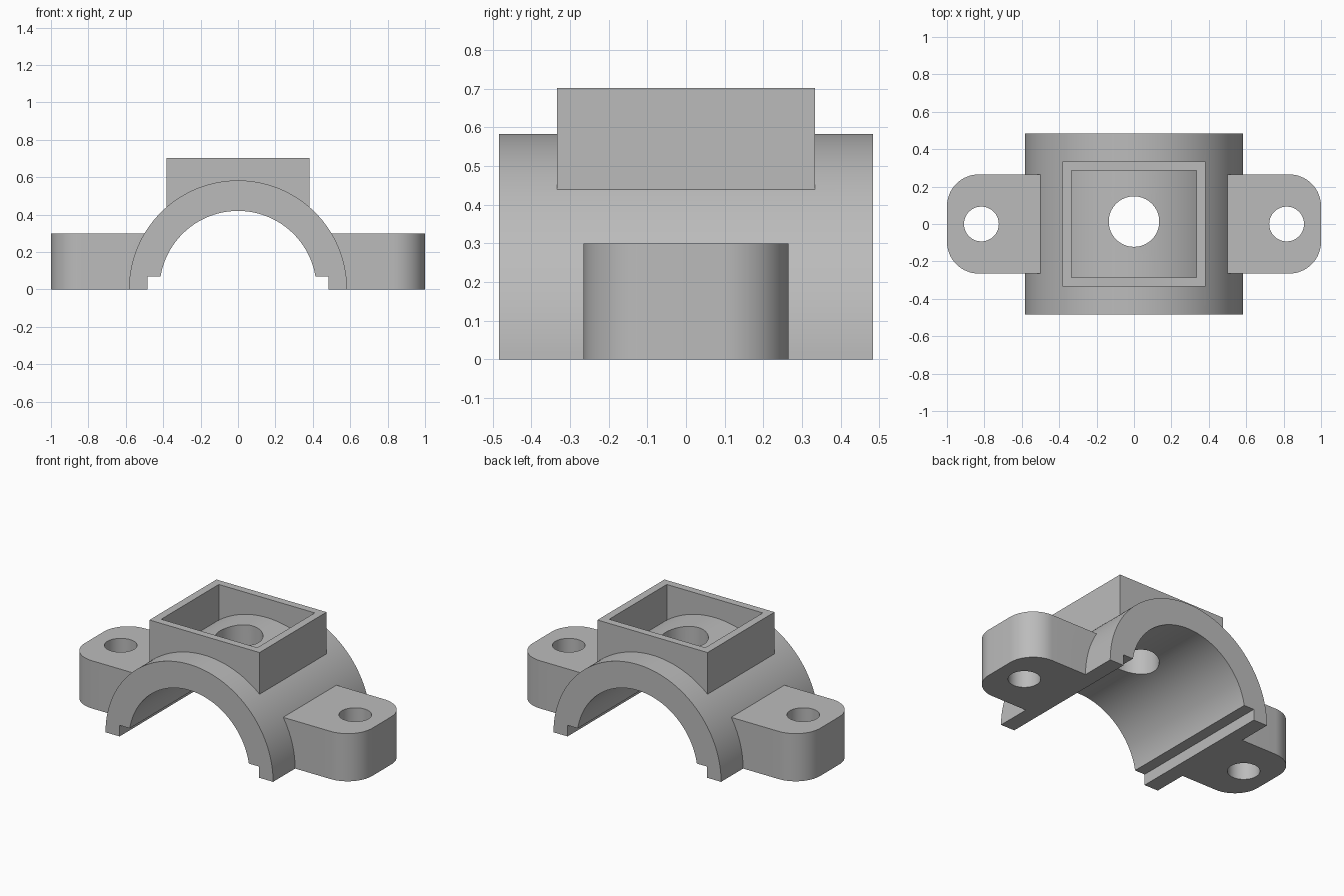
import bpy, bmesh, math
from mathutils import Vector

cube = bpy.data.objects.get("Cube")
if cube:
    bpy.data.objects.remove(cube, do_unlink=True)

grey = bpy.data.materials.new("plain grey")
grey.use_nodes = True
colour = (0.5, 0.5, 0.5, 1)
grey.diffuse_color = colour
grey.node_tree.nodes["Principled BSDF"].inputs["Base Color"].default_value = colour


def arc(cx, cy, r, a0, a1, n):
    steps = [a0 + (a1 - a0) * i / n for i in range(n + 1)]
    return [(cx + r * math.cos(a), cy + r * math.sin(a)) for a in steps]


def rectangle(hx, hy):
    return [(-hx, -hy), (hx, -hy), (hx, hy), (-hx, hy)]


def circle(cx, cy, r):
    return arc(cx, cy, r, 0, 2 * math.pi, 64)[:-1]


def prism(name, outline, lo, hi, along_y=False):
    """Extrude an outline along z, or along y when it is an x-z profile."""
    place = (lambda p, d: (p[0], d, p[1])) if along_y else (lambda p, d: (p[0], p[1], d))
    bm = bmesh.new()
    face = bm.faces.new([bm.verts.new(place(p, lo)) for p in outline])
    made = bmesh.ops.extrude_face_region(bm, geom=[face])
    shift = Vector(place((0, 0), hi - lo))
    bmesh.ops.translate(bm, vec=shift, verts=[g for g in made["geom"] if isinstance(g, bmesh.types.BMVert)])
    bmesh.ops.recalc_face_normals(bm, faces=bm.faces)
    mesh = bpy.data.meshes.new(name)
    bm.to_mesh(mesh)
    bm.free()
    mesh.materials.append(grey)
    obj = bpy.data.objects.new(name, mesh)
    bpy.context.collection.objects.link(obj)
    return obj


def combine(target, tool, operation):
    bpy.context.view_layer.objects.active = target
    mod = target.modifiers.new(operation.lower(), 'BOOLEAN')
    mod.operation, mod.solver, mod.object = operation, 'EXACT', tool
    bpy.ops.object.modifier_apply(modifier=mod.name)
    bpy.data.objects.remove(tool, do_unlink=True)


# Half-round saddle with a stepped seat along both lower edges
outer_r, bore_r, seat_x, seat_z = 0.583, 0.42, 0.485, 0.07
a = math.asin(seat_z / bore_r)
profile = arc(0, 0, outer_r, 0, math.pi, 96)
profile += [(-seat_x, 0), (-seat_x, seat_z)]
profile += arc(0, 0, bore_r, math.pi - a, a, 80)
profile += [(seat_x, seat_z), (seat_x, 0)]
cap = prism("bearing_cap", profile, -0.484, 0.484, along_y=True)

# Rounded mounting lugs with bolt holes
half_w, corner = 0.265, 0.17
for side in (1, -1):
    c = 1 - corner
    outline = [(0.49, -half_w)]
    outline += arc(c, corner - half_w, corner, -math.pi / 2, 0, 16)
    outline += arc(c, half_w - corner, corner, 0, math.pi / 2, 16)
    outline += [(0.49, half_w)]
    lug = prism("lug", [(x * side, y) for x, y in outline], 0, 0.3)
    combine(lug, prism("bolt_hole", circle(0.816 * side, 0, 0.093), -0.1, 0.4), 'DIFFERENCE')
    combine(cap, lug, 'UNION')

# Open box on top, its floor being the saddle itself
frame = prism("top_box", rectangle(0.383, 0.333), 0.437, 0.702)
combine(frame, prism("box_opening", rectangle(0.334, 0.286), 0.3, 0.8), 'DIFFERENCE')
combine(cap, frame, 'UNION')

# Oil hole through the crown
combine(cap, prism("oil_hole", circle(0, 0.013, 0.135), 0.2, 0.9), 'DIFFERENCE')

bpy.ops.object.select_all(action='DESELECT')
cap.select_set(True)
bpy.context.view_layer.objects.active = cap
bpy.ops.object.shade_smooth_by_angle(angle=math.radians(30))
